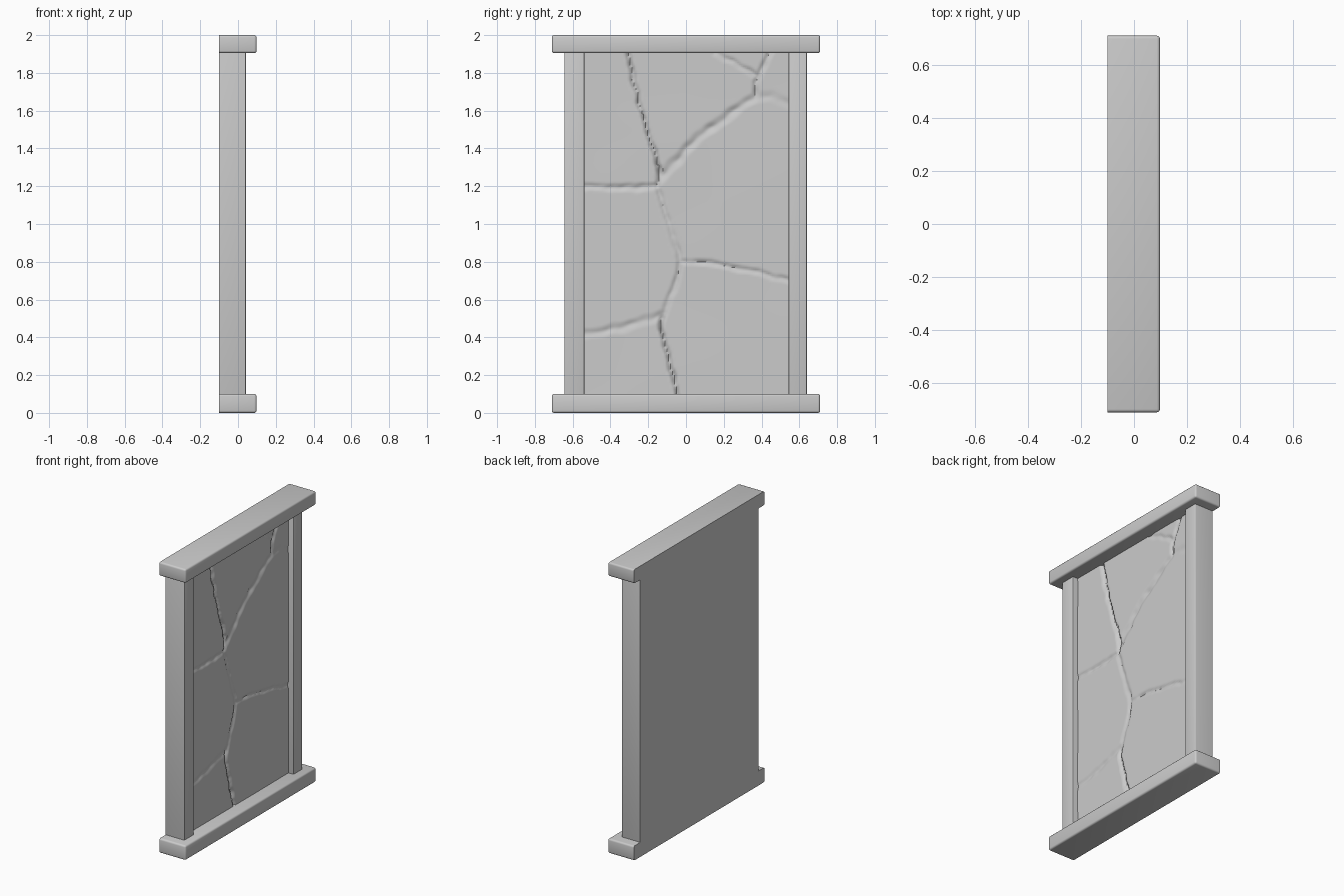
import bpy, bmesh, random
from mathutils import Vector, noise

if "Cube" in bpy.data.objects:
    bpy.data.objects.remove(bpy.data.objects["Cube"])

random.seed(4)
BACK = -0.1


def box(name, x1, y0, y1, z0, z1, bevel):
    """Box flush with the back plane; every edge off that plane is rounded."""
    bm = bmesh.new()
    bmesh.ops.create_cube(bm, size=1)
    for v in bm.verts:
        v.co = ((BACK + x1) / 2 + v.co.x * (x1 - BACK),
                (y0 + y1) / 2 + v.co.y * (y1 - y0),
                (z0 + z1) / 2 + v.co.z * (z1 - z0))
    edges = [e for e in bm.edges if min(v.co.x for v in e.verts) > BACK + 0.01]
    edges += [e for e in bm.edges if abs(e.verts[0].co.x - e.verts[1].co.x) > 0.01]
    bmesh.ops.bevel(bm, geom=edges, offset=bevel, segments=3, profile=0.5, affect='EDGES')
    return finish(name, bm, 40)


def finish(name, bm, angle):
    bmesh.ops.recalc_face_normals(bm, faces=bm.faces)
    me = bpy.data.meshes.new(name)
    bm.to_mesh(me)
    bm.free()
    ob = bpy.data.objects.new(name, me)
    bpy.context.collection.objects.link(ob)
    bpy.ops.object.select_all(action='DESELECT')
    ob.select_set(True)
    bpy.context.view_layer.objects.active = ob
    bpy.ops.object.shade_smooth_by_angle(angle=angle * 3.14159 / 180)
    return ob


# Frame: top and bottom rails, two side posts
box("bottom_rail", 0.098, -0.71, 0.71, 0.0, 0.1, 0.012)
box("top_rail", 0.098, -0.71, 0.71, 1.905, 2.0, 0.012)
box("left_post", 0.042, -0.643, -0.538, 0.09, 1.915, 0.005)
box("right_post", 0.042, 0.543, 0.64, 0.09, 1.915, 0.005)

# Crack paths on the panel as (y, z) points, with depth and half width
cracks = [
    ([(-.31, 1.92), (-.24, 1.6), (-.14, 1.3), (-.15, 1.2)], 0.026, 0.017),
    ([(-.15, 1.2), (-.09, 1.0), (-.03, .8), (-.05, .7), (-.13, .5)], 0.012, 0.02),
    ([(-.13, .5), (-.13, .44), (-.08, .25), (-.04, .08)], 0.026, 0.017),
    ([(-.14, 1.24), (.05, 1.45), (.36, 1.67)], 0.014, 0.03),
    ([(.36, 1.67), (.39, 1.8), (.45, 1.92)], 0.016, 0.02),
    ([(.15, 1.91), (.28, 1.84), (.38, 1.78)], 0.012, 0.018),
    ([(.36, 1.67), (.45, 1.68), (.56, 1.62)], 0.006, 0.03),
    ([(-.56, 1.2), (-.4, 1.19), (-.15, 1.2)], 0.014, 0.022),
    ([(-.03, .8), (.1, .8), (.35, .75), (.56, .7)], 0.012, 0.018),
    ([(-.56, .41), (-.3, .46), (-.13, .52)], 0.010, 0.03),
]
segments = [(Vector(a), Vector(b), d, w) for pts, d, w in cracks
            for a, b in zip(pts, pts[1:])]


def crack_depth(y, z):
    p = Vector((y, z))
    p += Vector((noise.noise((y * 14, z * 14, 0)), noise.noise((y * 14, z * 14, 9)))) * 0.012
    depth = 0.0
    for a, b, d, w in segments:
        ab = b - a
        t = max(0, min(1, (p - a).dot(ab) / ab.length_squared))
        dist = (p - a - ab * t).length
        if dist < w:
            wobble = 0.8 + 0.5 * noise.noise((y * 18, z * 18, 5))
            depth = max(depth, d * wobble * (1 - dist / w))
    return depth


# Cracked panel: fine front grid, extruded to the flat back
bm = bmesh.new()
bmesh.ops.create_grid(bm, x_segments=110, y_segments=182, size=0.5)
for v in bm.verts:
    y, z = v.co.x * 1.12, 1.0 + v.co.y * 1.83
    v.co = (0.004 + 0.002 * noise.noise((y * 2, z * 2, 3)) - crack_depth(y, z), y, z)
rim = [e for e in bm.edges if e.is_boundary]
ext = bmesh.ops.extrude_edge_only(bm, edges=rim)["geom"]
for v in ext:
    if isinstance(v, bmesh.types.BMVert):
        v.co.x = BACK
bmesh.ops.contextual_create(bm, geom=[e for e in bm.edges if e.is_boundary])
finish("cracked_panel", bm, 50)
